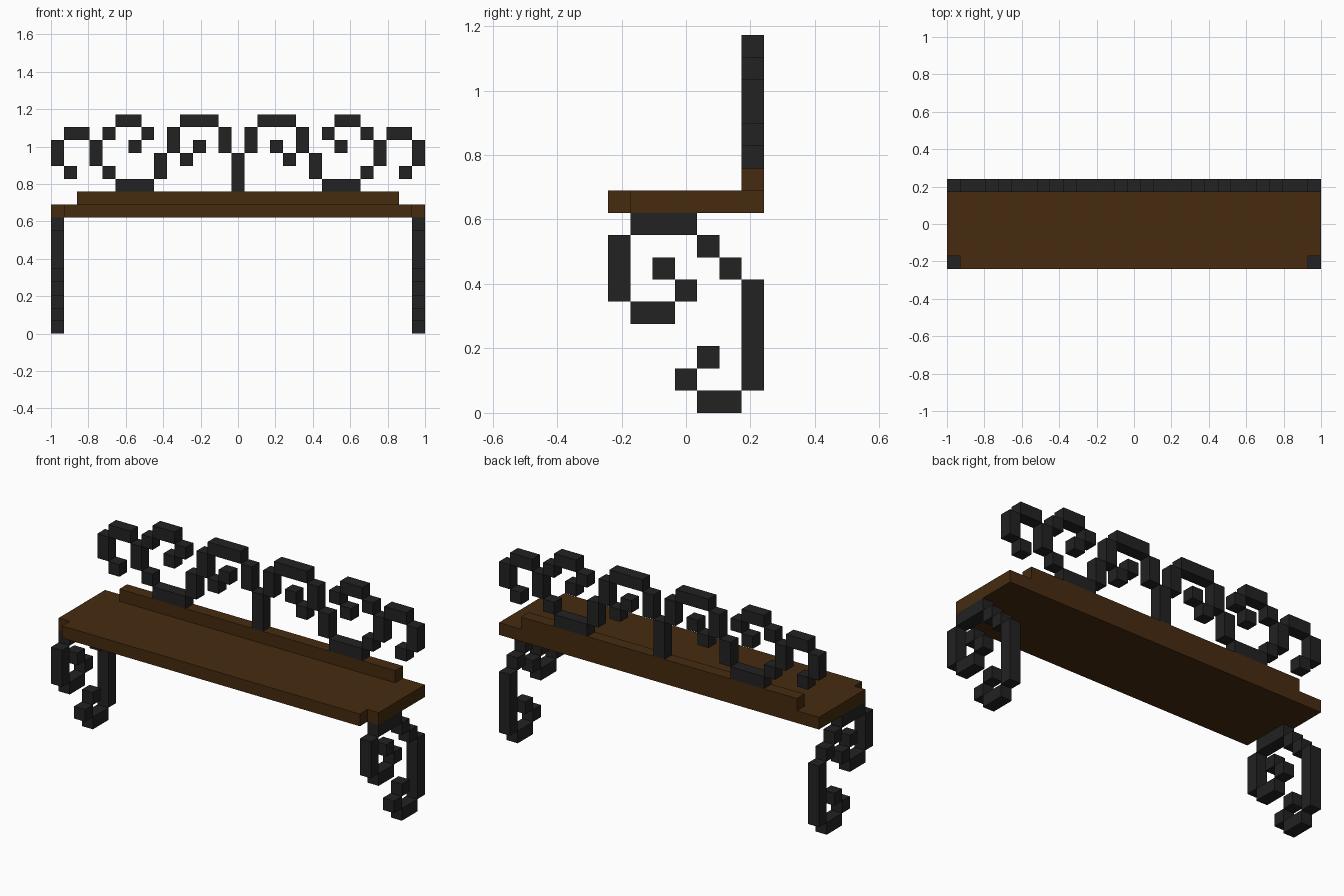
import bpy
import bmesh
from mathutils import Vector

cube = bpy.data.objects.get("Cube")
if cube:
    bpy.data.objects.remove(cube, do_unlink=True)

U = 2 / 29                          # one block
ORIGIN = Vector((-14.5, -3.5, 0))   # corner of block (0, 0, 0)


def material(name, rgb):
    m = bpy.data.materials.new(name)
    m.use_nodes = True
    m.diffuse_color = (*rgb, 1)
    m.node_tree.nodes["Principled BSDF"].inputs["Base Color"].default_value = (*rgb, 1)
    return m


iron = material("wrought iron", (0.016, 0.016, 0.016))
wood = material("dark wood", (0.061, 0.024, 0.005))


def finish(name, bm, mat):
    bmesh.ops.recalc_face_normals(bm, faces=bm.faces)
    me = bpy.data.meshes.new(name)
    bm.to_mesh(me)
    bm.free()
    me.materials.append(mat)
    ob = bpy.data.objects.new(name, me)
    bpy.context.collection.objects.link(ob)
    return ob


def blocks(name, boxes, mat):
    """One object from boxes given as (first block, size), in block units."""
    bm = bmesh.new()
    for start, size in boxes:
        verts = bmesh.ops.create_cube(bm, size=1)["verts"]
        centre = Vector(start) + Vector(size) / 2 + ORIGIN
        for v in verts:
            v.co = (v.co * Vector(size) + centre) * U
    return finish(name, bm, mat)


# Seat board: a plank with its two front corners notched out
outline = [(1, 0), (28, 0), (28, 1), (29, 1), (29, 7), (0, 7), (0, 1), (1, 1)]
bm = bmesh.new()
base = bm.faces.new([bm.verts.new((Vector((x, y, 9)) + ORIGIN) * U) for x, y in outline])
top = bmesh.ops.extrude_face_region(bm, geom=[base])["geom"]
bmesh.ops.translate(bm, vec=(0, 0, U),
                    verts=[g for g in top if isinstance(g, bmesh.types.BMVert)])
finish("seat", bm, wood)

# Low wooden rail along the back edge
blocks("back_rail", [((2, 6, 10), (25, 1, 1))], wood)

# Scrolled leg frames: (y, z, depth, height) of each run
leg_runs = [
    (1, 8, 3, 1), (0, 5, 1, 3), (1, 4, 2, 1), (3, 5, 1, 1), (2, 6, 1, 1),
    (4, 7, 1, 1), (5, 6, 1, 1), (6, 1, 1, 5),
    (4, 0, 2, 1), (3, 1, 1, 1), (4, 2, 1, 1),
]
for name, x in (("right_leg", 0), ("left_leg", 28)):
    blocks(name, [((x, y, z), (1, d, h)) for y, z, d, h in leg_runs], iron)

# Scrollwork of the backrest: (x, z, width, height), mirrored about the middle
scroll_runs = [
    (1, 12, 1, 1), (0, 13, 1, 2), (1, 15, 2, 1), (3, 13, 1, 2), (4, 12, 1, 1),
    (5, 11, 3, 1), (8, 12, 1, 2), (4, 15, 1, 1), (5, 16, 2, 1), (7, 15, 1, 1),
    (6, 14, 1, 1), (9, 14, 1, 2), (10, 16, 3, 1), (13, 14, 1, 2),
    (10, 13, 1, 1), (11, 14, 1, 1),
]
blocks("right_back_scroll", [((x, 6, z), (w, 1, h)) for x, z, w, h in scroll_runs], iron)
blocks("left_back_scroll", [((29 - x - w, 6, z), (w, 1, h)) for x, z, w, h in scroll_runs], iron)

# Middle post between the scrolls
blocks("back_post", [((14, 6, 11), (1, 1, 3))], iron)
